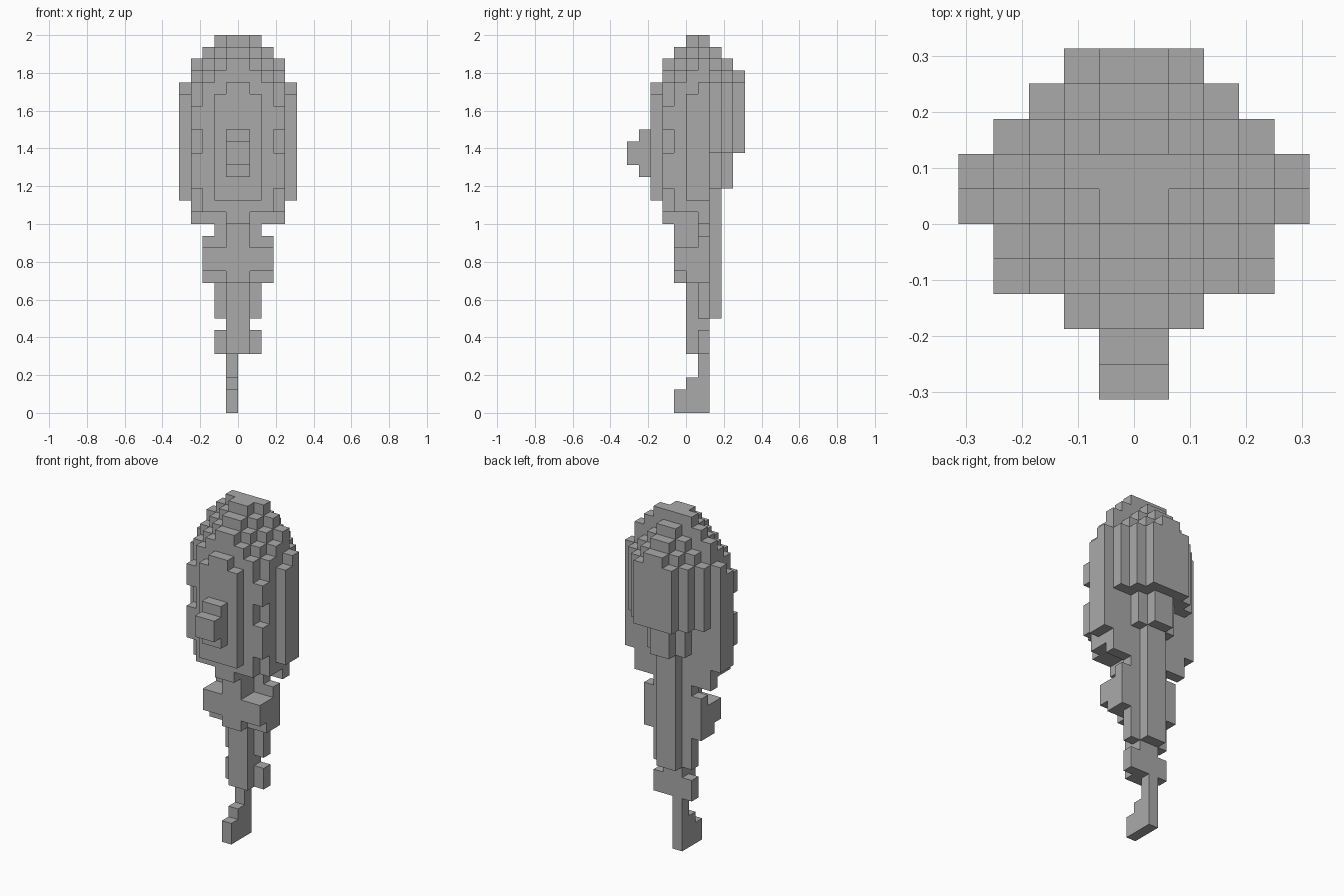
import bpy, bmesh, math
from mathutils import Vector

cube = bpy.data.objects.get("Cube")
if cube:
    bpy.data.objects.remove(cube)

U = 1 / 16  # block size

mat = bpy.data.materials.new("plain grey")
mat.use_nodes = True
GREY = (0.4, 0.4, 0.4, 1)
mat.diffuse_color = GREY
mat.node_tree.nodes["Principled BSDF"].inputs["Base Color"].default_value = GREY


def blocks(x0, x1, y0, y1, z0, z1):
    return {(x, y, z) for x in range(x0, x1) for y in range(y0, y1) for z in range(z0, z1)}


def slab(y, *steps):
    """One-block-deep symmetric slab; each step is (half width, bottom, top)."""
    cells = set()
    for half, z0, z1 in steps:
        cells |= blocks(-half, half, y, y + 1, z0, z1)
    return cells


# Main body, sliced from front to back
body = slab(-2, (1, 16, 30), (2, 17, 29), (3, 17, 28), (4, 19, 26))
for side in (-4, 3):
    body -= blocks(side, side + 1, -2, -1, 22, 24)
body |= slab(-1, (1, 16, 31), (2, 17, 30), (3, 17, 29), (4, 17, 28))
body |= slab(0, (1, 16, 32), (2, 17, 31), (3, 17, 30), (4, 17, 29))
body |= slab(1, (2, 16, 32), (3, 16, 31), (4, 16, 30))

# Raised front plate and knob
front_plate = slab(-3, (1, 18, 28), (2, 18, 27))
knob = slab(-5, (1, 21, 23)) | slab(-4, (1, 20, 24))

# Side plates
side_plates = slab(0, (5, 18, 27)) | slab(1, (5, 18, 28))
side_plates -= blocks(-4, 4, 0, 2, 18, 28)

# Bulge on the back
back_bulge = slab(2, (1, 19, 31), (2, 19, 30), (3, 22, 29), (4, 22, 28))
back_bulge |= slab(3, (1, 19, 30), (2, 22, 29), (3, 22, 28))
back_bulge |= slab(4, (1, 22, 29), (2, 22, 28))

# Ridge running down the back
back_ridge = slab(2, (1, 8, 19))

# Neck and stem
neck = slab(-1, (1, 11, 16), (3, 12, 14))
neck |= slab(0, (1, 5, 16), (3, 11, 14))
neck |= slab(1, (1, 5, 16), (2, 8, 16), (3, 11, 15), (2, 5, 7))

# Off-centre hooked tip
tip = blocks(-1, 0, 1, 2, 0, 5) | blocks(-1, 0, 0, 1, 0, 3) | blocks(-1, 0, -1, 0, 0, 2)

parts = dict(body=body, front_plate=front_plate, knob=knob, side_plates=side_plates,
             back_bulge=back_bulge, back_ridge=back_ridge, neck=neck, tip=tip)
solid = set().union(*parts.values())


def build(name, cells):
    """Skin the exposed block sides and merge coplanar faces."""
    bm = bmesh.new()
    for cell in cells:
        for axis in range(3):
            for sign in (-1, 1):
                n = Vector((0, 0, 0))
                n[axis] = sign
                if tuple(int(c + d) for c, d in zip(cell, n)) in solid:
                    continue
                a, b = Vector((0, 0, 0)), Vector((0, 0, 0))
                a[(axis + 1) % 3] = 0.5
                b[(axis + 2) % 3] = 0.5 * sign
                mid = Vector(cell) + Vector((0.5, 0.5, 0.5)) + n / 2
                ring = (mid - a - b, mid + a - b, mid + a + b, mid - a + b)
                bm.faces.new([bm.verts.new(p * U) for p in ring])
    bmesh.ops.remove_doubles(bm, verts=bm.verts, dist=U / 100)
    bmesh.ops.dissolve_limit(bm, angle_limit=math.radians(1), verts=bm.verts, edges=bm.edges)
    mesh = bpy.data.meshes.new(name)
    bm.to_mesh(mesh)
    bm.free()
    mesh.materials.append(mat)
    bpy.context.collection.objects.link(bpy.data.objects.new(name, mesh))


for name, cells in parts.items():
    build(name, cells)
